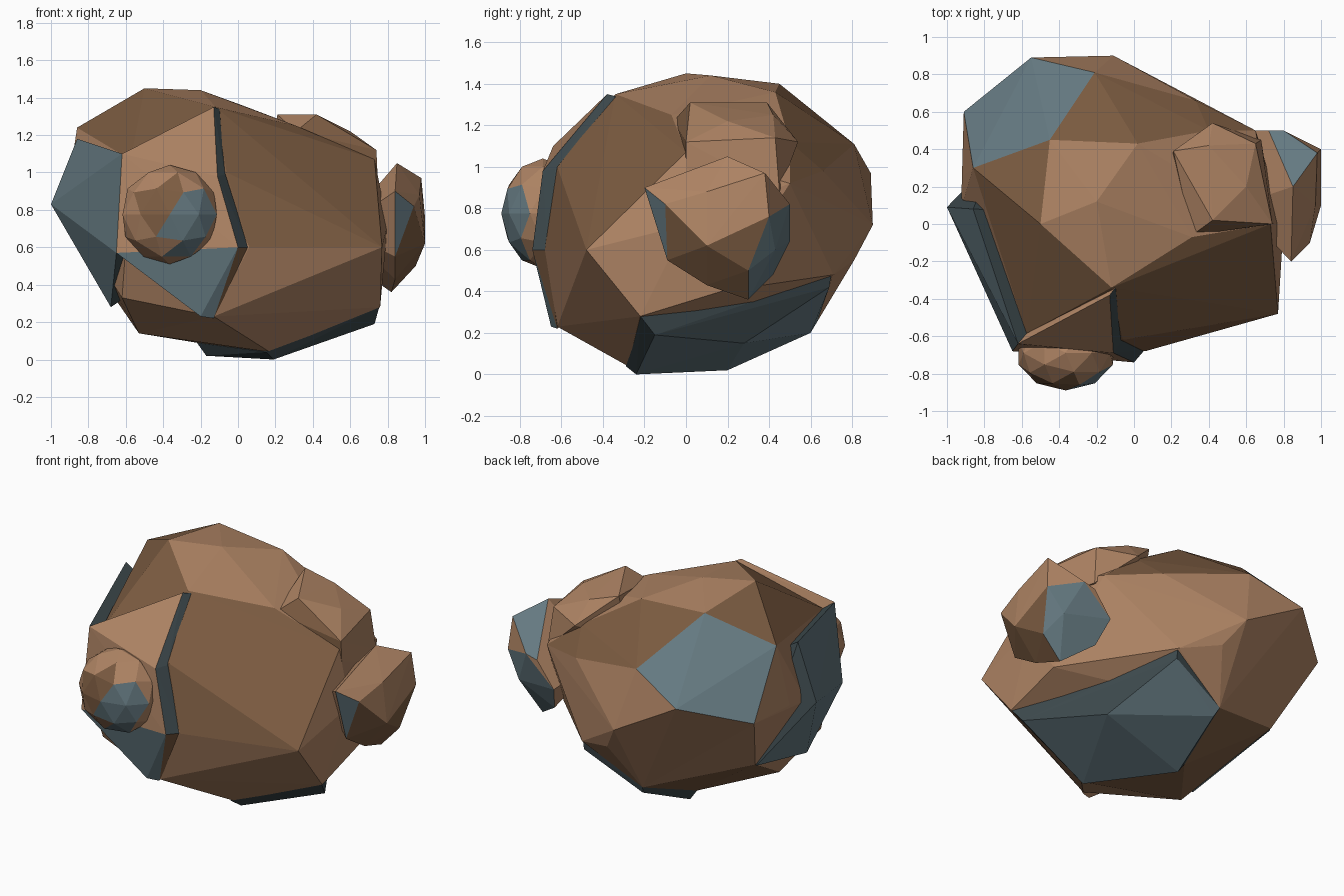
import bpy, bmesh
from mathutils import Vector

if "Cube" in bpy.data.objects:
    bpy.data.objects.remove(bpy.data.objects["Cube"])

def material(name, rgb):
    m = bpy.data.materials.new(name)
    m.diffuse_color = (*rgb, 1)
    m.use_nodes = True
    m.node_tree.nodes["Principled BSDF"].inputs["Base Color"].default_value = m.diffuse_color
    return m

MATERIALS = [material("light brown rock", (0.43, 0.232, 0.128)),
             material("dark brown rock", (0.205, 0.108, 0.054)),
             material("slate blue", (0.13, 0.193, 0.22)),
             material("dark slate", (0.046, 0.066, 0.073))]
CENTRE = Vector((-0.05, 0.05, 0.7))

def inward(points, k):
    """Copies of the points pulled towards the middle of the boulder."""
    return [tuple(CENTRE + (Vector(p) - CENTRE) * k) for p in points]

def facing(*dirs, limit=0.9):
    dirs = [Vector(d).normalized() for d in dirs]
    return lambda n, c: any(n.dot(d) > limit for d in dirs)

def never(n, c):
    return False

def hull(name, points, blue=never, dark=never, edge=never):
    """Flat-faced convex stone; the rules pick face colours by normal and centre."""
    bm = bmesh.new()
    for p in points:
        bm.verts.new(p)
    bmesh.ops.convex_hull(bm, input=bm.verts[:])
    loose = [v for v in bm.verts if not v.link_faces]
    bmesh.ops.delete(bm, geom=loose, context='VERTS')
    bmesh.ops.recalc_face_normals(bm, faces=bm.faces[:])
    for f in bm.faces:
        n, c = f.normal, f.calc_center_median()
        f.material_index = 3 if edge(n, c) else 2 if blue(n, c) else 1 if dark(n, c) else 0
    me = bpy.data.meshes.new(name)
    bm.to_mesh(me)
    bm.free()
    for m in MATERIALS:
        me.materials.append(m)
    ob = bpy.data.objects.new(name, me)
    bpy.context.collection.objects.link(ob)
    return ob

# raised slab outlines, and the wider feet of two of them
left = [(-.62, -.64, 1.1), (-.86, .08, 1.18), (-1, .09, .83),
        (-.75, .35, .45), (-.68, -.27, .28), (-.65, -.68, .57)]
front = [(-.62, -.64, 1.1), (-.13, -.38, 1.35), (-.11, -.69, .98),
         (0, -.74, .6), (-.65, -.68, .57), (-.2, -.65, .23)]
front_foot = [(-.1, -.34, 1.34), (-.07, -.63, .99), (.06, -.67, .6),
              (-.13, -.62, .22)]
under = [(.73, -.15, .19), (.19, -.24, 0), (-.17, .2, .02),
         (-.11, .6, .2), (.25, .69, .42), (.44, .28, .15)]
under_foot = [(.755, -.22, .28), (.15, -.29, .04), (-.22, .2, .09),
              (-.13, .63, .25), (.25, .7, .48), (.44, .28, .24)]

# main boulder
body = [
    (-.86, .3, 1.24), (-.5, 0, 1.45), (-.2, .12, 1.44), (-.45, .45, 1.4),
    (-.21, .81, 1.11), (-.55, .89, .97), (-.91, .6, .86), (-.11, .9, .72),
    (0, .81, .55), (.02, .43, 1.36), (.33, .66, .98), (.65, .5, .92),
    (.31, -.07, 1.25), (.73, 0, 1.07), (.4, .5, 1.12), (.8, 0, .72),
    (.77, -.48, .6), (.76, -.22, .28), (.76, .17, .4), (.06, -.68, .6),
    (-.12, -.34, 1.35), (-.06, -.62, 1.0), (-.13, -.62, .23), (.17, -.28, .04),
    (-.22, .2, .09), (-.13, .63, .25), (.25, .71, .48), (-.53, -.2, .14),
    (-.92, .25, .85), (-.75, .36, .46), (-.62, -.5, .33)]
hull("boulder", body + inward(left + front, 0.92),
     facing((-.46, .71, .54), limit=0.93),
     lambda n, c: facing((.3, -.75, .5), limit=.84)(n, c)
     or facing((-.55, -.2, .8), (.1, .6, .8), (-.5, .1, -.85))(n, c))

# raised slabs: slate tops with darker rims
always = lambda n, c: True
left_top = facing((-.9, -.42, -.1), limit=.72)
under_top = facing((.39, .39, -.83), limit=.75)
hull("left_slab", left + inward(left, 0.7), always,
     edge=lambda n, c: not left_top(n, c))
hull("under_slab", under + under_foot + inward(under, 0.7), always,
     edge=lambda n, c: not under_top(n, c))
hull("front_slab", front + front_foot + inward(front, 0.7),
     lambda n, c: c.z < 0.5 and n.y < -0.5 and n.x < 0.35,
     lambda n, c: n.x > 0.45,
     lambda n, c: n.x > 0.45 and c.z > 0.65)

# lump on the upper right
hull("shoulder_lump", [
    (.42, .02, 1.31), (.21, .39, 1.31), (.4, .42, 1.25), (.65, .43, 1.14),
    (.74, 0, 1.12), (.6, .2, 1.22), (.42, .54, 1.12), (.31, -.06, 1.22),
    (.75, 0, .9), (.68, .45, .88), (.2, .3, 1.0), (.3, 0, .9)],
    never, facing((.3, -.85, .3), limit=.85))

# stone on the right side
hull("side_stone", [
    (.85, .2, 1.05), (.98, .38, .97), (1, .4, .76), (1, .1, .62),
    (.94, -.1, .82), (.84, -.2, .9), (.84, -.09, .55), (.8, .5, .82),
    (.72, .5, .8), (.82, .3, .36), (.95, .3, .5), (.9, .43, .6),
    (.84, .1, .43), (.97, .1, .88), (.55, .1, .7), (.6, .5, .64),
    (.65, .42, .48)],
    lambda n, c: facing((-.1, .65, .75), (.2, -.95, -.2), limit=.88)(n, c)
    or facing((.45, .75, -.5), limit=.82)(n, c),
    facing((.85, -.1, -.4), limit=.88))

# round stone on the front
bm = bmesh.new()
bmesh.ops.create_icosphere(bm, subdivisions=2, radius=1)
ball = [(-.365 + v.co.x * .265, -.69 + v.co.y * .2, .775 + v.co.z * .265)
        for v in bm.verts]
bm.free()
hull("front_stone", ball, facing((.5, -.85, -.25), limit=0.82),
     facing((-.2, -1, .25), limit=0.9))
